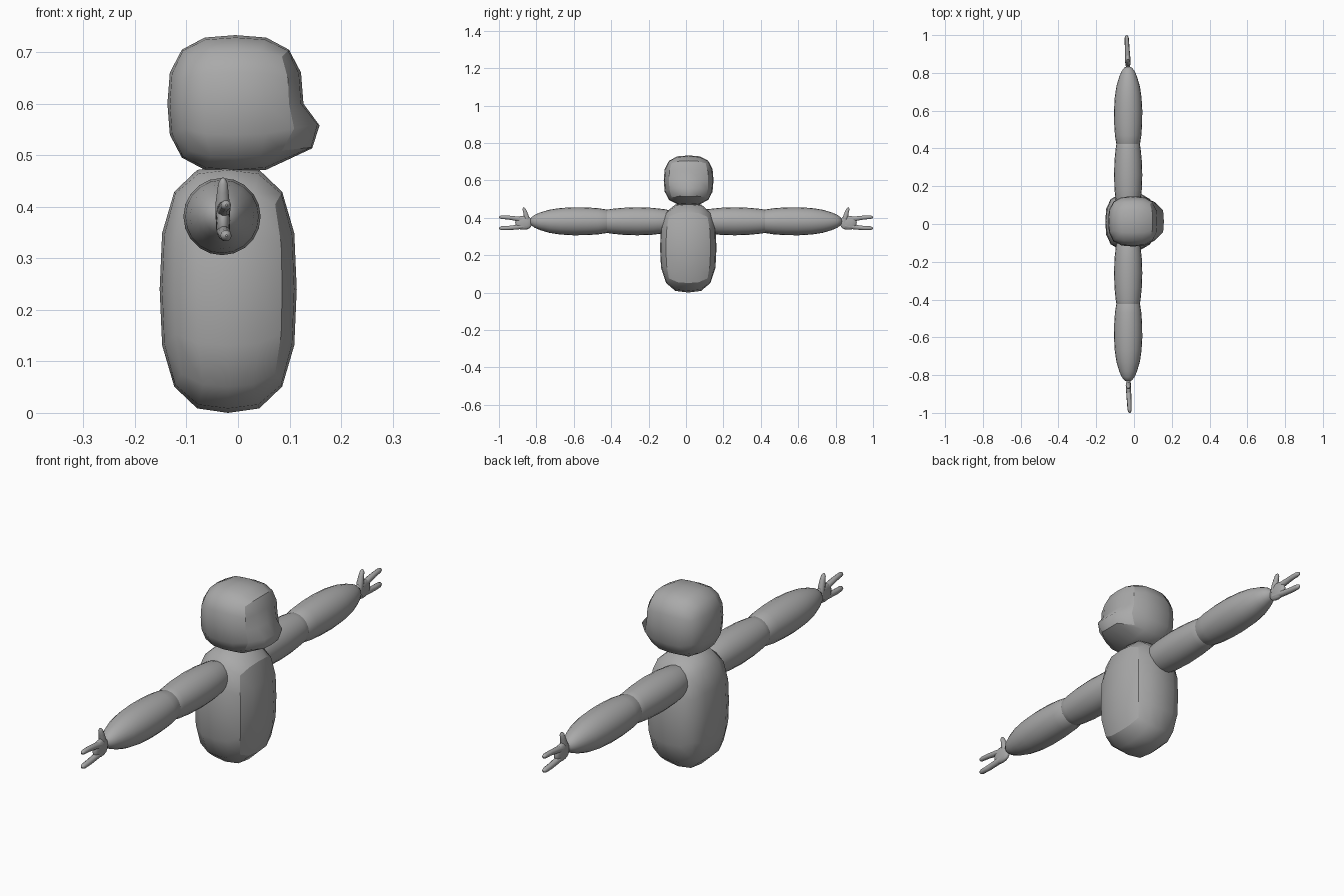
import bpy, bmesh, math

if "Cube" in bpy.data.objects:
    bpy.data.objects.remove(bpy.data.objects["Cube"])

grey = bpy.data.materials.new("plain grey")
grey.diffuse_color = (0.4, 0.4, 0.4, 1)
grey.use_nodes = True
grey.node_tree.nodes["Principled BSDF"].inputs["Base Color"].default_value = grey.diffuse_color


def rounded_block(name, centre, half, power=2.9, tweak=None, front_crease=False):
    """Cube with a 4x4 grid per side, bulged to a soft rounded box."""
    bm = bmesh.new()
    bmesh.ops.create_cube(bm, size=2)
    bmesh.ops.subdivide_edges(bm, edges=bm.edges[:], cuts=3, use_grid_fill=True)
    # remember the +x side so that its border can be kept crisp
    panel = {f for f in bm.faces if f.calc_center_median().x > 0.99}
    for v in bm.verts:
        p = [c * 0.94 if abs(c) < 0.9 else c for c in v.co]
        n = sum(abs(c) ** power for c in p) ** (1 / power)
        v.co = [c / n for c in p]
    for f in bm.faces:
        f.smooth = True
    if front_crease:
        for e in bm.edges:
            if sum(f in panel for f in e.link_faces) == 1:
                e.smooth = False
    for v in bm.verts:
        u = v.co.copy()
        v.co = [c + h * k for c, h, k in zip(centre, half, u)]
        if tweak:
            tweak(v, u)
    me = bpy.data.meshes.new(name)
    bm.to_mesh(me)
    bm.free()
    me.materials.append(grey)
    ob = bpy.data.objects.new(name, me)
    bpy.context.collection.objects.link(ob)
    return ob


def tube(name, pts, sides=6):
    """Round limb through (x, y, z, radius) points."""
    cu = bpy.data.curves.new(name, 'CURVE')
    cu.dimensions = '3D'
    cu.bevel_depth = 1
    cu.bevel_resolution = sides
    cu.use_fill_caps = True
    sp = cu.splines.new('POLY')
    sp.points.add(len(pts) - 1)
    for q, (x, y, z, r) in zip(sp.points, pts):
        q.co = (x, y, z, 1)
        q.radius = r
    cu.materials.append(grey)
    ob = bpy.data.objects.new(name, cu)
    bpy.context.collection.objects.link(ob)
    bpy.ops.object.select_all(action='DESELECT')
    ob.select_set(True)
    bpy.context.view_layer.objects.active = ob
    bpy.ops.object.convert(target='MESH')
    bpy.ops.object.shade_smooth_by_angle(angle=math.radians(60))


def push_snout(v, u):
    """Pull the lower part of the +x side out into a muzzle."""
    if u.x > 0.6 and u.z < -0.2 and abs(u.y) < 0.6:
        v.co.x += 0.036 if u.z > -0.6 else 0.045
        v.co.z += 0.018
    elif u.x > 0.5 and -0.6 < u.z < -0.2:
        v.co.x += 0.012


# Body and head
rounded_block("body", (-0.019, 0.012, 0.24), (0.133, 0.151, 0.24), front_crease=True)
rounded_block("head", (-0.005, 0.014, 0.6), (0.132, 0.133, 0.133),
              tweak=push_snout, front_crease=True)

# Arm profiles: (distance along y, radius)
UPPER = [(0.05, 0.003), (0.055, 0.035), (0.075, 0.053), (0.11, 0.064), (0.18, 0.072),
         (0.26, 0.075), (0.34, 0.072), (0.40, 0.066), (0.43, 0.061), (0.45, 0.05)]
FORE = [(0.40, 0.05), (0.425, 0.063), (0.47, 0.070), (0.53, 0.074), (0.60, 0.075),
        (0.67, 0.071), (0.73, 0.062), (0.78, 0.047), (0.81, 0.034), (0.828, 0.02),
        (0.835, 0.003)]
AX, AZ = -0.031, 0.381

for side, s in (("left", 1), ("right", -1)):
    tube(side + "_upper_arm", [(AX, s * y, AZ, r) for y, r in UPPER], 8)
    tube(side + "_forearm", [(AX, s * y, AZ, r) for y, r in FORE], 8)

    # Hand: flat palm, two fingers and an upright thumb
    def digit(part, path):
        tube(side + "_" + part, [(AX - s * 0.05 * (y - 0.83), s * y, z, r)
                                 for y, z, r in path], 3)

    rounded_block(side + "_palm", (AX - s * 0.002, s * 0.868, 0.373), (0.014, 0.045, 0.037), 2.4)
    digit("lower_finger", [(0.85, 0.357, 0.013), (0.90, 0.350, 0.013), (0.95, 0.345, 0.012),
                           (0.985, 0.344, 0.011), (0.996, 0.344, 0.007), (1.0, 0.344, 0.002)])
    digit("upper_finger", [(0.86, 0.385, 0.013), (0.90, 0.394, 0.013), (0.95, 0.401, 0.011),
                           (0.985, 0.403, 0.010), (0.996, 0.403, 0.007), (1.0, 0.403, 0.002)])
    digit("thumb", [(0.845, 0.375, 0.013), (0.853, 0.405, 0.014), (0.86, 0.43, 0.011),
                    (0.866, 0.446, 0.009), (0.868, 0.453, 0.005), (0.869, 0.456, 0.002)])
